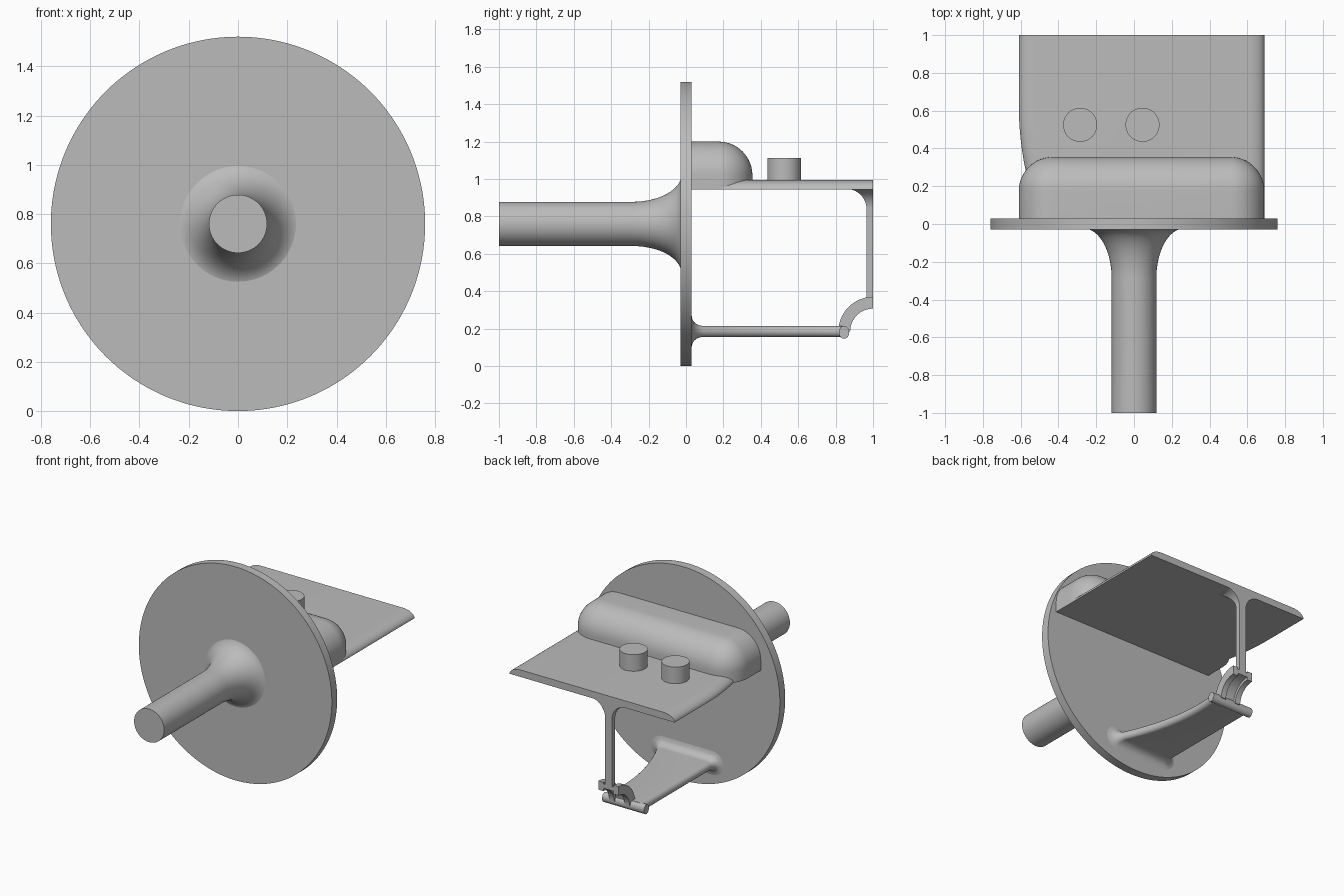
import bpy, bmesh
from math import sin, cos, pi, radians, sqrt

if "Cube" in bpy.data.objects:
    bpy.data.objects.remove(bpy.data.objects["Cube"])

grey = bpy.data.materials.new("plain grey")
grey.use_nodes = True
grey.diffuse_color = (0.5, 0.5, 0.5, 1)
grey.node_tree.nodes["Principled BSDF"].inputs["Base Color"].default_value = (0.5, 0.5, 0.5, 1)


def finish(name, bm):
    """Turn a bmesh into a smooth-by-angle object."""
    bmesh.ops.recalc_face_normals(bm, faces=bm.faces)
    mesh = bpy.data.meshes.new(name)
    bm.to_mesh(mesh)
    bm.free()
    mesh.materials.append(grey)
    ob = bpy.data.objects.new(name, mesh)
    bpy.context.collection.objects.link(ob)
    bpy.ops.object.select_all(action='DESELECT')
    ob.select_set(True)
    bpy.context.view_layer.objects.active = ob
    bpy.ops.object.shade_smooth_by_angle(angle=radians(32))
    return ob


def loft(name, sections):
    """Skin a list of equal-length closed sections and cap both ends."""
    bm = bmesh.new()
    rings = [[bm.verts.new(p) for p in s] for s in sections]
    n = len(rings[0])
    for a, b in zip(rings, rings[1:]):
        for i in range(n):
            j = (i + 1) % n
            bm.faces.new((a[i], a[j], b[j], b[i]))
    bm.faces.new(rings[0])
    bm.faces.new(rings[-1])
    return finish(name, bm)


def circle_y(y, r, n=96):
    return [(r * cos(2 * pi * i / n), y, MID + r * sin(2 * pi * i / n)) for i in range(n)]


def rect_z(z, x0, x1, y0, y1):
    return [(x0, y0, z), (x1, y0, z), (x1, y1, z), (x0, y1, z)]


MID = 0.76
LEFT, RIGHT = 0.69, -0.61
STRUT_X = -0.09
BOTTOM, TOP = 0.945, 0.995

# Round face plate
loft("face_plate", [circle_y(-0.03, 0.76, 160), circle_y(0.03, 0.76, 160)])

# Shaft with a flared elliptical root
flare = [circle_y(-0.29 + 0.265 * sin(t), 0.118 + 0.145 * (1 - cos(t)))
         for t in [pi / 2 * i / 16 for i in range(17)]]
loft("shaft", [circle_y(-1, 0.118)] + flare)


# Shelf with curved side edges
def shelf_section(y, x0):
    steps = [pi / 2 * i / 8 for i in range(9)]
    w, h = 0.09, TOP - BOTTOM
    right = [(x0 + w * (1 - cos(t)), y, BOTTOM + h * sin(t)) for t in steps]
    left = [(LEFT - w * (1 - cos(t)), y, BOTTOM + h * sin(t)) for t in reversed(steps)]
    return right + left


loft("shelf", [shelf_section(0.03 + 0.97 * k / 16,
                             RIGHT + 0.06 * max(0, 0.6 - 0.97 * k / 16) ** 2 / 0.2)
               for k in range(17)])

# Rounded housing on the shelf
bm = bmesh.new()
bmesh.ops.create_cube(bm, size=1)
for v in bm.verts:
    v.co = (LEFT if v.co.x > 0 else RIGHT, 0.355 if v.co.y > 0 else 0.02,
            1.2 if v.co.z > 0 else BOTTOM)


def rounded(e):
    a, b = e.verts
    c = (a.co + b.co) / 2
    end = c.x > 0.6 or c.x < -0.6
    rear, upper = c.y > 0.3, c.z > 1.15
    return (rear and upper) or (end and upper) or (end and rear)


bmesh.ops.bevel(bm, geom=[e for e in bm.edges if rounded(e)], offset=0.18,
                offset_type='OFFSET', segments=14, profile=0.5, affect='EDGES')
finish("housing", bm)

# Two pegs
for label, x in (("right_peg", -0.285), ("left_peg", 0.045)):
    loft(label, [[(x + 0.09 * cos(2 * pi * i / 48), 0.525 + 0.09 * sin(2 * pi * i / 48), z)
                  for i in range(48)] for z in (0.98, 1.113)])

# Hanging strut, flaring into the shelf
strut = [rect_z(0.34, STRUT_X - 0.028, STRUT_X + 0.028, 0.965, 1)]
for i in range(13):
    t = pi / 2 * i / 12
    w, d = 0.028 + 0.115 * (1 - cos(t)), 0.965 - 0.11 * (1 - cos(t))
    strut.append(rect_z(0.84 + 0.108 * sin(t), STRUT_X - w, STRUT_X + w, d, 1))
loft("strut", strut)


# Lower arm: rounded-edge blade, flared at the plate and waisted on its left edge
def arm_section(y):
    k = (y - 0.03) / 0.82
    d = max(0, 0.09 - y) / 0.06
    f = 0.055 * (1 - sqrt(1 - d * d))
    h = 0.03 + f
    x0 = -0.26 - f
    x1 = 0.2 - 0.42 * k + 0.26 * k * k + f
    angles = [pi * i / 10 for i in range(11)]
    left = [(x1 - h + h * sin(a), y, 0.185 + h * cos(a)) for a in angles]
    return left + [(x0 + h - h * sin(a), y, 0.185 - h * cos(a)) for a in angles]


loft("lower_arm", [arm_section(y) for y in
                   [0.03 + 0.005 * i for i in range(13)] + [0.1 + 0.05 * i for i in range(16)]])

# End bar across the arm tip
loft("end_bar", [[(x, 0.845 + 0.028 * cos(a), 0.18 + 0.034 * sin(a))
                  for a in [2 * pi * i / 24 for i in range(24)]] for x in (-0.28, 0.05)])


# Quarter-ring cradle: thin web between two deeper rails
def arc(name, x, half, r0, r1):
    sections = []
    for i in range(21):
        a = pi / 2 + pi / 2 * i / 20
        sections.append([(x + sx * half, 1 + r * cos(a), 0.185 + r * sin(a))
                         for sx, r in ((-1, r0), (1, r0), (1, r1), (-1, r1))])
    loft(name, sections)


arc("cradle_web", STRUT_X, 0.08, 0.142, 0.172)
arc("right_cradle_rail", STRUT_X - 0.06, 0.02, 0.122, 0.185)
arc("left_cradle_rail", STRUT_X + 0.06, 0.02, 0.122, 0.185)
